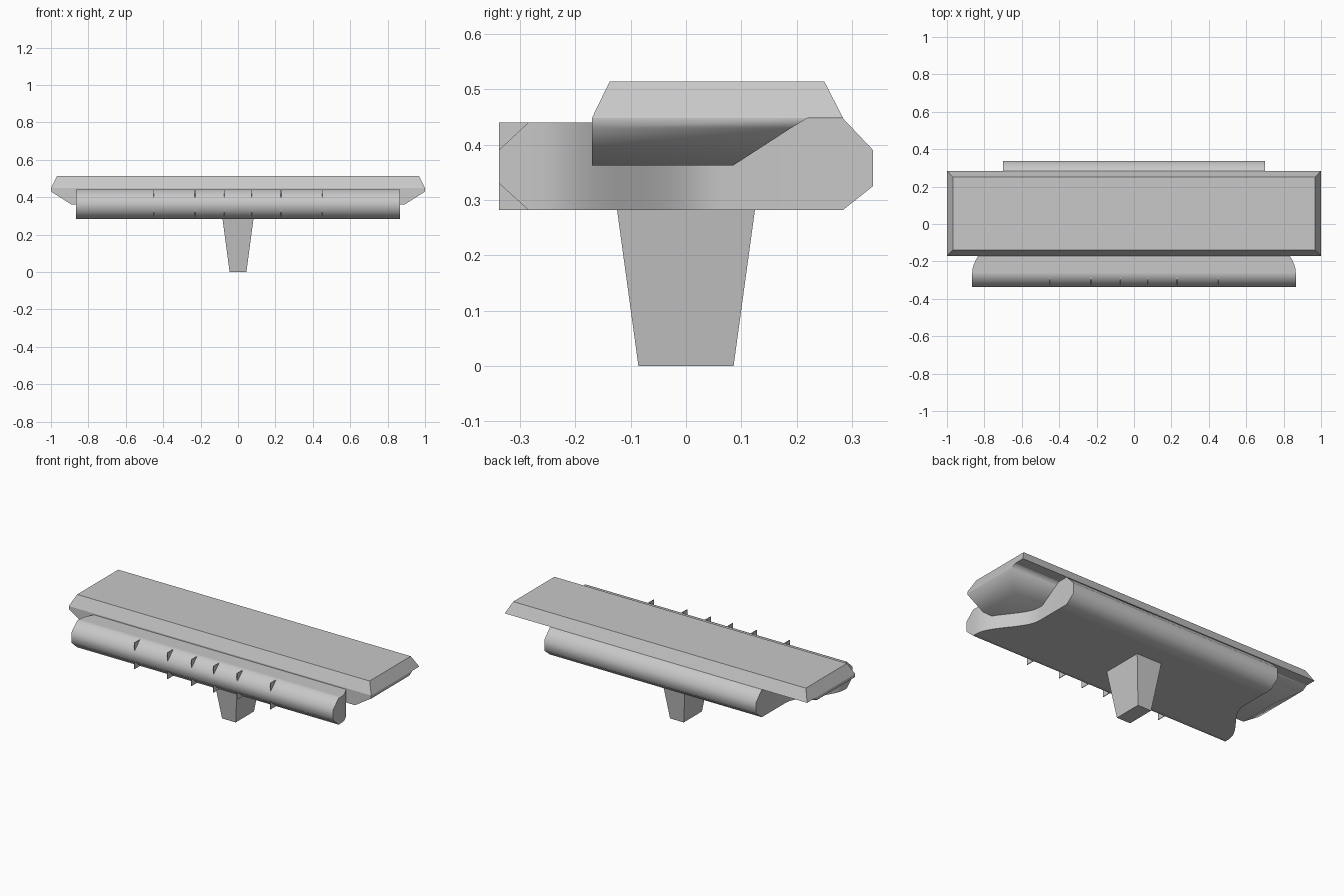
import bpy
import bmesh
from math import radians

cube = bpy.data.objects.get("Cube")
if cube:
    bpy.data.objects.remove(cube, do_unlink=True)

grey = bpy.data.materials.new("plain_grey")
grey.use_nodes = True
COLOUR = (0.58, 0.58, 0.58, 1)
grey.diffuse_color = COLOUR
grey.node_tree.nodes["Principled BSDF"].inputs["Base Color"].default_value = COLOUR


def loft(name, rings, smooth_angle=None):
    """Skin a list of equal-length rings and cap both ends."""
    bm = bmesh.new()
    loops = [[bm.verts.new(p) for p in ring] for ring in rings]
    for a, b in zip(loops, loops[1:]):
        for i in range(len(a)):
            j = (i + 1) % len(a)
            bm.faces.new((a[i], a[j], b[j], b[i]))
    bm.faces.new(loops[0][::-1])
    bm.faces.new(loops[-1])
    bmesh.ops.recalc_face_normals(bm, faces=bm.faces)
    mesh = bpy.data.meshes.new(name)
    bm.to_mesh(mesh)
    bm.free()
    mesh.materials.append(grey)
    obj = bpy.data.objects.new(name, mesh)
    bpy.context.collection.objects.link(obj)
    if smooth_angle:
        bpy.ops.object.select_all(action='DESELECT')
        obj.select_set(True)
        bpy.context.view_layer.objects.active = obj
        bpy.ops.object.shade_smooth_by_angle(angle=radians(smooth_angle))
    return obj


def level(z, half_x, y0, y1):
    """Horizontal rectangle, symmetric in x."""
    return [(-half_x, y0, z), (half_x, y0, z), (half_x, y1, z), (-half_x, y1, z)]


def station(y, half_x, z0, z1):
    """Upright rectangle across the body at depth y."""
    return [(-half_x, y, z0), (half_x, y, z0), (half_x, y, z1), (-half_x, y, z1)]


# Bevelled top slab
loft("top_slab", [level(0.448, 1.0, -0.17, 0.284),
                  level(0.514, 0.967, -0.138, 0.25)])

# Block under the slab, sloping in at the ends and back
loft("under_block", [level(0.362, 0.893, -0.17, 0.085),
                     level(0.43, 1.0, -0.17, 0.19),
                     level(0.448, 1.0, -0.17, 0.22)], 60)

# Long body: wide chamfered front bar easing into a narrower back
FRONT, BACK = 0.865, 0.70
rings = [station(-0.338, FRONT, 0.33, 0.39), station(-0.285, FRONT, 0.282, 0.44)]
STEPS = 14
for i in range(STEPS + 1):
    t = i / STEPS
    ease = t * t * (3 - 2 * t)
    rings.append(station(-0.26 + 0.32 * t, FRONT + (BACK - FRONT) * ease, 0.282, 0.44))
rings += [station(0.22, BACK, 0.282, 0.447),
          station(0.284, BACK, 0.282, 0.447),
          station(0.338, BACK, 0.325, 0.39)]
loft("body", rings, 55)

# Thin fins squaring off the chamfers of the front bar
fin_profiles = {"upper": [(-0.285, 0.44), (-0.338, 0.44), (-0.338, 0.39)],
                "lower": [(-0.285, 0.282), (-0.338, 0.282), (-0.338, 0.33)]}
for n, offset in enumerate((0.073, 0.23, 0.45), 1):
    for side, sign in (("left", 1), ("right", -1)):
        for place, profile in fin_profiles.items():
            loft(f"{side}_{place}_fin_{n}",
                 [[(sign * offset + dx, y, z) for y, z in profile]
                  for dx in (-0.002, 0.002)])

# Tapered foot
loft("foot", [level(0, 0.045, -0.086, 0.086),
              level(0.285, 0.083, -0.125, 0.125)])
